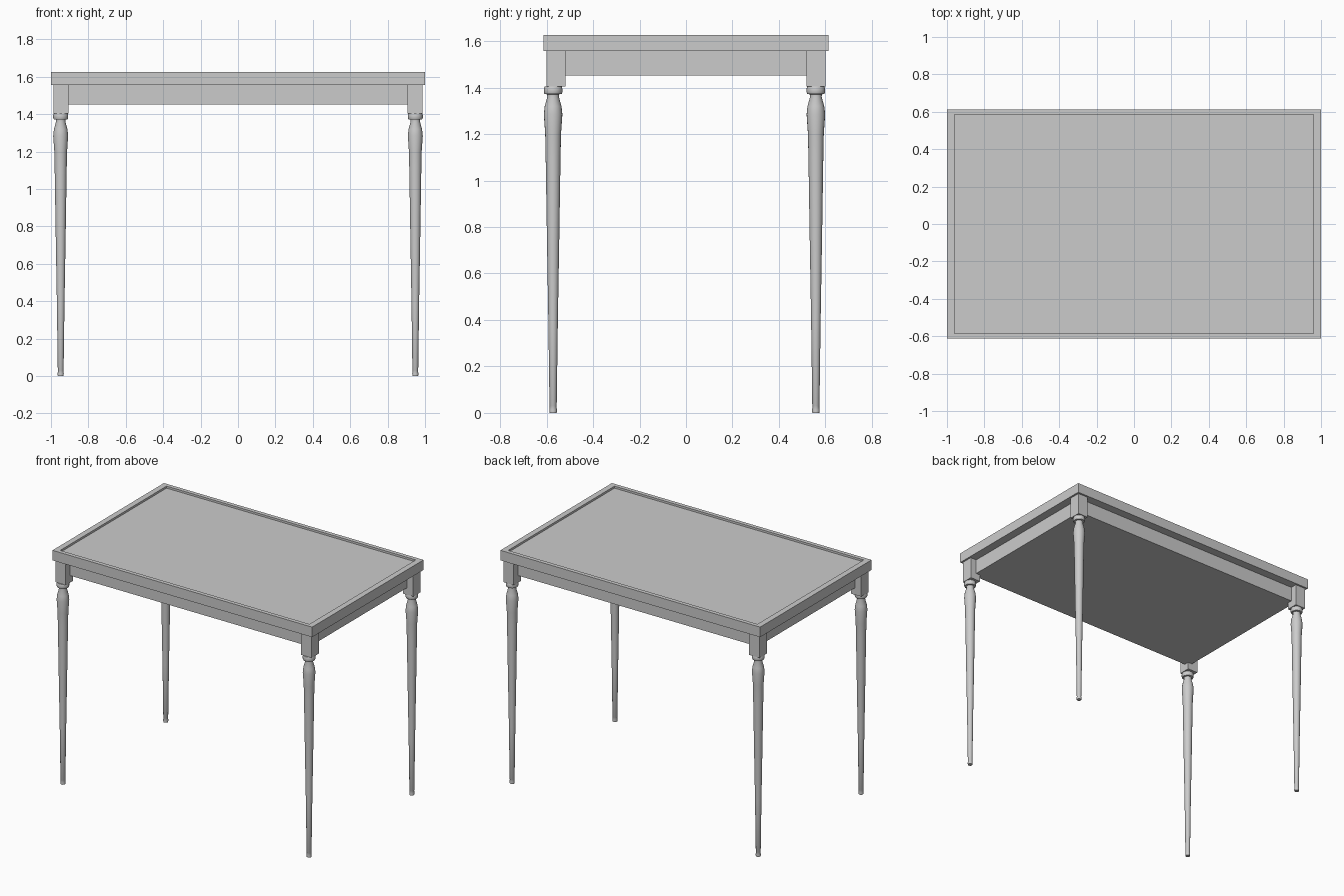
import bpy, bmesh, math

if "Cube" in bpy.data.objects:
    bpy.data.objects.remove(bpy.data.objects["Cube"])


def finish(bm, name):
    bmesh.ops.recalc_face_normals(bm, faces=bm.faces)
    me = bpy.data.meshes.new(name)
    bm.to_mesh(me)
    bm.free()
    ob = bpy.data.objects.new(name, me)
    bpy.context.collection.objects.link(ob)
    return ob


def box(name, x0, x1, y0, y1, z0, z1):
    bm = bmesh.new()
    bmesh.ops.create_cube(bm, size=1)
    for v in bm.verts:
        v.co = (x1 if v.co.x > 0 else x0, y1 if v.co.y > 0 else y0, z1 if v.co.z > 0 else z0)
    return bm if name is None else finish(bm, name)


def turned(name, profile, x, y, sides=20):
    # closed lathe around a vertical axis
    bm = bmesh.new()
    rings = []
    for r, z in profile:
        rings.append([bm.verts.new((x + r * math.cos(2 * math.pi * i / sides),
                                    y + r * math.sin(2 * math.pi * i / sides), z))
                      for i in range(sides)])
    for a, b in zip(rings, rings[1:]):
        for i in range(sides):
            j = (i + 1) % sides
            bm.faces.new((a[i], a[j], b[j], b[i]))
    bm.faces.new(rings[0])
    bm.faces.new(rings[-1])
    ob = finish(bm, name)
    bpy.ops.object.select_all(action='DESELECT')
    ob.select_set(True)
    bpy.context.view_layer.objects.active = ob
    bpy.ops.object.shade_smooth_by_angle(angle=math.radians(35))
    return ob


# table top with a shallow recessed panel
bm = box(None, -1, 1, -0.613, 0.613, 1.557, 1.627)
top = max(bm.faces, key=lambda f: f.calc_center_median().z)
panel = bmesh.ops.extrude_discrete_faces(bm, faces=[top])["faces"][0]
for v in panel.verts:
    v.co.x = math.copysign(0.96, v.co.x)
    v.co.y = math.copysign(0.585, v.co.y)
floor = bmesh.ops.extrude_discrete_faces(bm, faces=[panel])["faces"][0]
for v in floor.verts:
    v.co.z -= 0.014
finish(bm, "table_top")

# solid apron under the top
box("apron", -0.94, 0.94, -0.553, 0.553, 1.453, 1.557)

# legs: square block, collar, neck, bulge, long taper, foot
leg_profile = [(0.0155, 0), (0.0165, 0.012), (0.0145, 0.028), (0.0155, 0.03), (0.0205, 0.4),
               (0.0265, 0.75), (0.032, 1.1), (0.034, 1.2), (0.040, 1.285), (0.036, 1.32),
               (0.025, 1.36), (0.026, 1.371), (0.037, 1.373), (0.040, 1.38), (0.040, 1.395),
               (0.037, 1.405)]
for sy, row, leg_y in ((-1, "front", -0.572), (1, "back", 0.559)):
    for sx, side in ((-1, "left"), (1, "right")):
        cx, cy = sx * 0.947, sy * 0.559
        box(f"{row}_{side}_block", cx - 0.04, cx + 0.04, cy - 0.041, cy + 0.041, 1.404, 1.557)
        turned(f"{row}_{side}_leg", leg_profile, sx * 0.948, leg_y)
